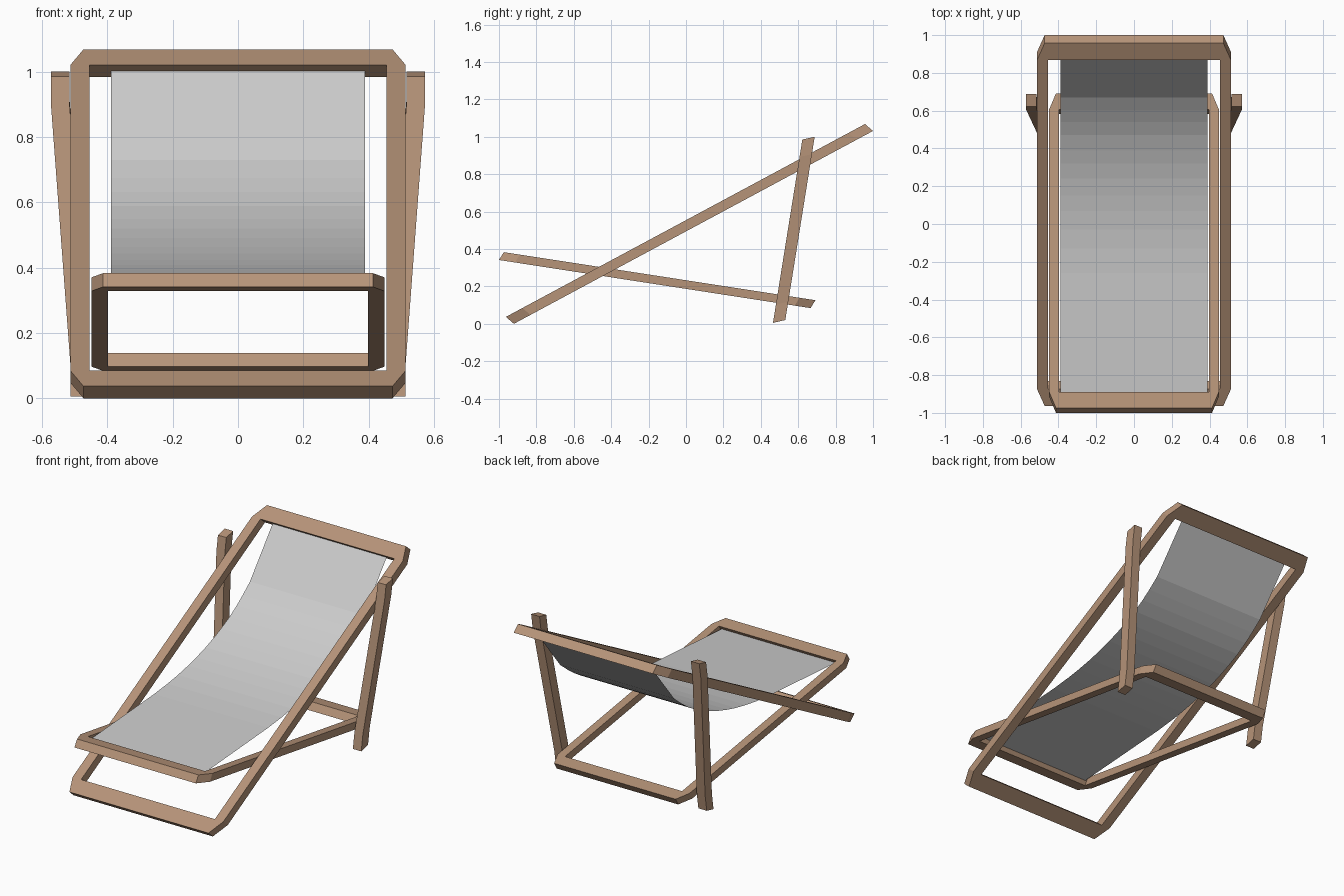
import bpy, bmesh
from mathutils import Vector

if "Cube" in bpy.data.objects:
    bpy.data.objects.remove(bpy.data.objects["Cube"])

wood = bpy.data.materials.new("wood")
wood.diffuse_color = (0.47, 0.295, 0.19, 1)
wood.use_nodes = True
wood.node_tree.nodes["Principled BSDF"].inputs["Base Color"].default_value = wood.diffuse_color


def finish(name, bm, mat=None):
    bmesh.ops.recalc_face_normals(bm, faces=bm.faces)
    me = bpy.data.meshes.new(name)
    bm.to_mesh(me)
    bm.free()
    ob = bpy.data.objects.new(name, me)
    bpy.context.collection.objects.link(ob)
    if mat:
        me.materials.append(mat)
    return ob


def frame(name, a, b, outer, chamfer, inner, bar, drop):
    """Tilted rectangular frame with clipped outer corners.
    a, b: (y, z) ends of the top face; bar: end-bar width as a fraction of the
    length; drop: (y, z) offset from the top face to the underside."""
    bm = bmesh.new()
    loop_out = [(-chamfer, 0), (chamfer, 0), (outer, bar), (outer, 1 - bar),
                (chamfer, 1), (-chamfer, 1), (-outer, 1 - bar), (-outer, bar)]
    loop_in = [(-inner, bar), (inner, bar), (inner, bar), (inner, 1 - bar),
               (inner, 1 - bar), (-inner, 1 - bar), (-inner, 1 - bar), (-inner, bar)]

    def ring(pts, k):
        return [bm.verts.new((x, a[0] + (b[0] - a[0]) * t + k * drop[0],
                              a[1] + (b[1] - a[1]) * t + k * drop[1])) for x, t in pts]

    rings = [ring(loop_out, 0), ring(loop_out, 1), ring(loop_in, 1), ring(loop_in, 0)]
    for r in range(4):
        p, q = rings[r], rings[(r + 1) % 4]
        for i in range(8):
            j = (i + 1) % 8
            bm.faces.new((p[i], p[j], q[j], q[i]))
    # merge the doubled inner corners
    bmesh.ops.remove_doubles(bm, verts=bm.verts, dist=1e-5)
    bmesh.ops.dissolve_degenerate(bm, edges=bm.edges, dist=1e-5)
    return finish(name, bm, wood)


# Long back frame and crossing seat frame
frame("back_frame", (-0.963, 0.037), (0.957, 1.068), 0.513, 0.473, 0.455, 0.046, (0.043, -0.037))
frame("seat_frame", (-0.974, 0.383), (0.692, 0.126), 0.449, 0.413, 0.398, 0.051, (-0.026, -0.042))

# Rear support legs, cranked outwards where they pass the back frame
front0, front1 = Vector((0, 0.465, 0.005)), Vector((0, 0.622, 0.985))
depth = Vector((0, 0.066, 0.015))
for side, label in ((-1, "left"), (1, "right")):
    bm = bmesh.new()
    rings = []
    for t, x in ((0, 0.456), (0.1, 0.456), (0.905, 0.515), (1, 0.515)):
        f = front0.lerp(front1, t)
        rings.append([bm.verts.new(f + d + Vector((side * (x + w), 0, 0)))
                      for d, w in ((depth * 0, 0), (depth * 0, 0.057), (depth, 0.057), (depth, 0))])
    for p, q in zip(rings, rings[1:]):
        for i in range(4):
            j = (i + 1) % 4
            bm.faces.new((p[i], p[j], q[j], q[i]))
    bm.faces.new(rings[0])
    bm.faces.new(rings[-1])
    finish("support_leg_" + label, bm, wood)

# Sagging fabric sling, a single sheet between the two end bars
profile = [(0.892, 1.004), (0.67, 0.73), (0.60, 0.674), (0.54, 0.631), (0.47, 0.588),
           (0.39, 0.549), (0.32, 0.519), (0.24, 0.490), (0.15, 0.463), (0.07, 0.443),
           (-0.03, 0.423), (-0.13, 0.408), (-0.26, 0.394), (-0.90, 0.351)]
bm = bmesh.new()
rows = [[bm.verts.new((x, y, z)) for x in (0.388, -0.388)] for y, z in profile]
for p, q in zip(rows, rows[1:]):
    bm.faces.new((p[0], p[1], q[1], q[0]))
sling = finish("fabric_sling", bm)
# top side faces up
if sum(p.normal.z for p in sling.data.polygons) < 0:
    sling.data.flip_normals()
